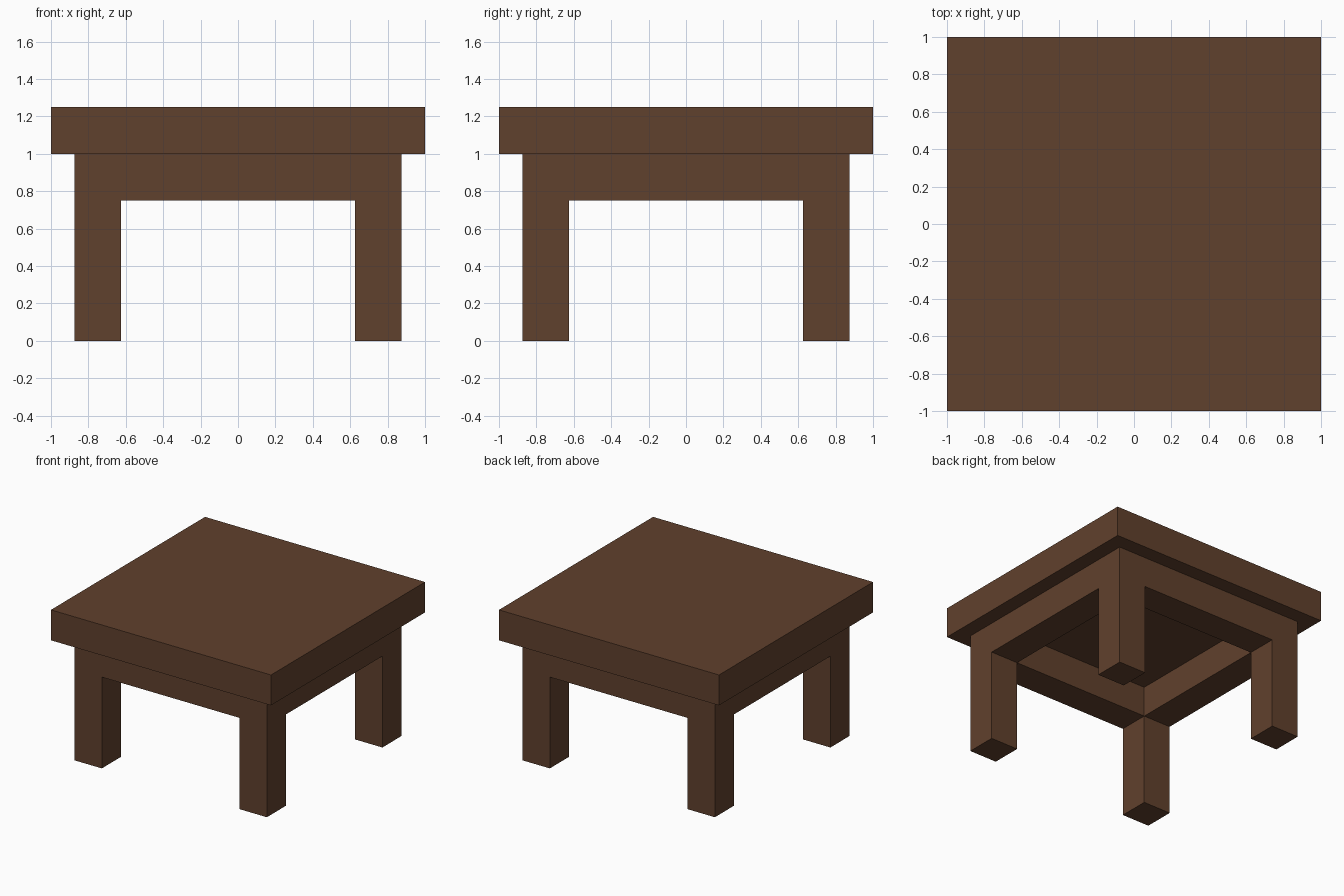
import bpy
import bmesh
from mathutils import Matrix, Vector

default_cube = bpy.data.objects.get("Cube")
if default_cube:
    bpy.data.objects.remove(default_cube, do_unlink=True)

# Single dark wood colour
wood = bpy.data.materials.new("dark_brown_wood")
wood.use_nodes = True
colour = (0.118, 0.052, 0.026, 1.0)
wood.diffuse_color = colour
wood.node_tree.nodes["Principled BSDF"].inputs["Base Color"].default_value = colour

THICK = 0.25            # thickness shared by every board and post
LEG = 0.75              # distance of leg centres from the middle
SPAN = 2 * LEG - THICK  # clear gap between neighbouring legs


def box(name, centre, size):
    """Flat-shaded box with the given centre and full dimensions."""
    bm = bmesh.new()
    matrix = Matrix.Translation(centre) @ Matrix.Diagonal(Vector(size).to_4d())
    bmesh.ops.create_cube(bm, size=1, matrix=matrix)
    mesh = bpy.data.meshes.new(name)
    bm.to_mesh(mesh)
    bm.free()
    mesh.materials.append(wood)
    obj = bpy.data.objects.new(name, mesh)
    bpy.context.collection.objects.link(obj)
    return obj


# Table top
box("table_top", (0, 0, 1 + THICK / 2), (2, 2, THICK))

# Four square legs
for side_x, sx in (("left", 1), ("right", -1)):
    for side_y, sy in (("front", -1), ("back", 1)):
        box(f"{side_y}_{side_x}_leg", (sx * LEG, sy * LEG, 0.5), (THICK, THICK, 1))

# Apron rails filling the gaps between the legs
rail_z = 1 - THICK / 2
for name, s in (("front", -1), ("back", 1)):
    box(f"{name}_rail", (0, s * LEG, rail_z), (SPAN, THICK, THICK))
for name, s in (("left", 1), ("right", -1)):
    box(f"{name}_rail", (s * LEG, 0, rail_z), (THICK, SPAN, THICK))
